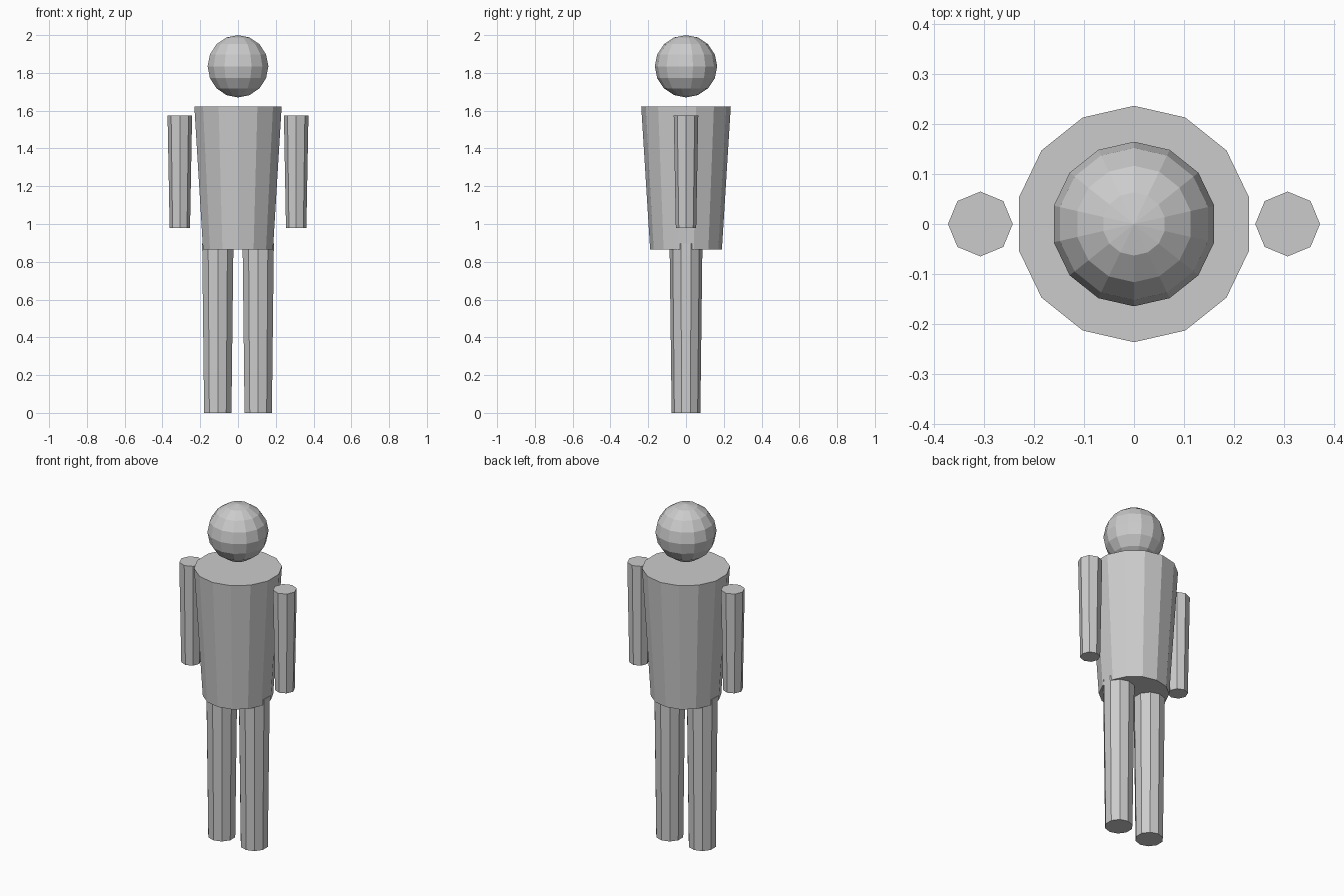
import bpy

cube = bpy.data.objects.get("Cube")
if cube:
    bpy.data.objects.remove(cube, do_unlink=True)

# Single plain grey for the whole figure
grey = bpy.data.materials.new("light_grey")
grey.use_nodes = True
colour = (0.6, 0.6, 0.6, 1)
grey.diffuse_color = colour
grey.node_tree.nodes["Principled BSDF"].inputs["Base Color"].default_value = colour


def finish(name):
    obj = bpy.context.object
    obj.name = name
    obj.data.materials.append(grey)
    bpy.ops.object.shade_flat()


def tapered(name, x, bottom, top, r_bottom, r_top, sides):
    """Upright flat-sided cylinder between two heights."""
    bpy.ops.mesh.primitive_cone_add(
        vertices=sides, radius1=r_bottom, radius2=r_top,
        depth=top - bottom, location=(x, 0, (top + bottom) / 2))
    finish(name)


# Torso, widening to the shoulders
tapered("torso", 0, 0.865, 1.622, 0.19, 0.237, 14)

# Arms and legs
for side, s in (("left", 1), ("right", -1)):
    tapered(side + "_arm", s * 0.308, 0.98, 1.575, 0.054, 0.065, 8)
    tapered(side + "_leg", s * 0.107, 0, 0.897, 0.076, 0.087, 10)

# Head, floating above the torso
bpy.ops.mesh.primitive_uv_sphere_add(
    segments=14, ring_count=8, radius=0.165, location=(0, 0, 1.835))
finish("head")
